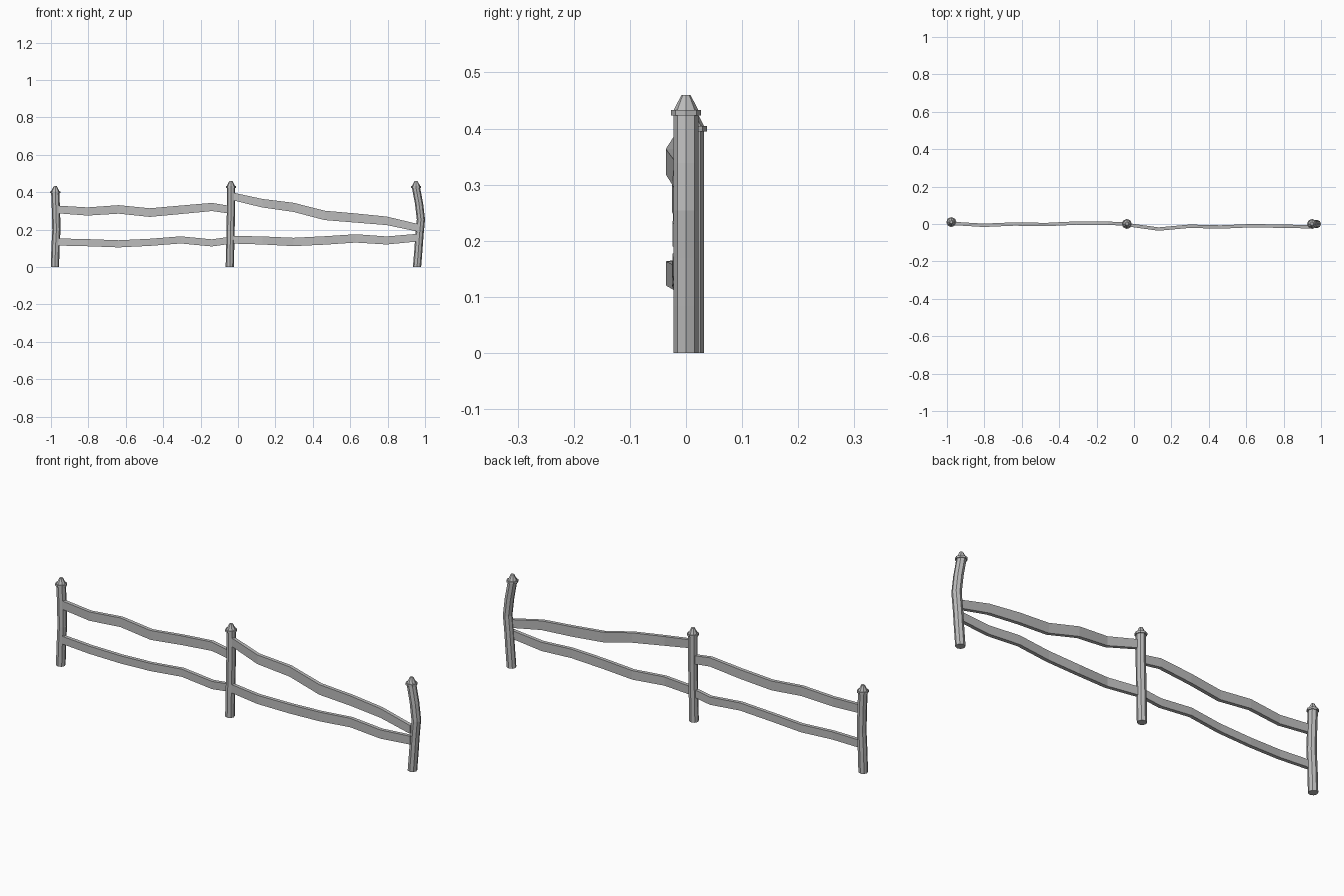
import bpy, bmesh, math

cube = bpy.data.objects.get("Cube")
if cube:
    bpy.data.objects.remove(cube, do_unlink=True)

grey = bpy.data.materials.new("weathered_grey")
grey.use_nodes = True
shade = (0.5, 0.5, 0.5, 1)
grey.diffuse_color = shade
grey.node_tree.nodes["Principled BSDF"].inputs["Base Color"].default_value = shade

POST_RADIUS = 0.022
COLLAR_RADIUS = 0.027
PLANK_THICKNESS = 0.018


def loft(name, rings):
    """Skin a closed, capped solid through equal-sized rings of points."""
    bm = bmesh.new()
    loops = [[bm.verts.new(point) for point in ring] for ring in rings]
    for lower, upper in zip(loops, loops[1:]):
        for i in range(len(lower)):
            bm.faces.new((lower[i - 1], lower[i], upper[i], upper[i - 1]))
    bm.faces.new(loops[0])
    bm.faces.new(loops[-1])
    bmesh.ops.recalc_face_normals(bm, faces=bm.faces)
    mesh = bpy.data.meshes.new(name)
    bm.to_mesh(mesh)
    bm.free()
    mesh.materials.append(grey)
    obj = bpy.data.objects.new(name, mesh)
    bpy.context.collection.objects.link(obj)


def octagon(x, y, z, radius):
    """Horizontal ring of eight points."""
    angles = [math.tau * k / 8 for k in range(8)]
    return [(x + radius * math.cos(a), y + radius * math.sin(a), z) for a in angles]


def post(name, top, y, bends):
    """Crooked post: bends are x positions evenly spaced up to the collar."""
    collar = top - 0.037
    last = len(bends) - 1
    rings = [octagon(x, y, collar * i / last, POST_RADIUS) for i, x in enumerate(bends)]
    # Collar and tapered cap
    x = bends[-1]
    rings.append(octagon(x, y, collar, COLLAR_RADIUS))
    rings.append(octagon(x, y, collar + 0.01, COLLAR_RADIUS))
    rings.append(octagon(x, y, collar + 0.01, POST_RADIUS))
    rings.append(octagon(x, y, top, 0.008))
    loft(name, rings)


def rail(name, start, end, height, bulge, sway, heights):
    """Warped plank with evenly spaced bends, deepest at the middle."""
    rings = []
    last = len(heights) - 1
    half = PLANK_THICKNESS / 2
    for i, (y, z) in enumerate(zip(sway, heights)):
        x = min(start + i * 0.166, end)
        rise = (height + bulge * math.sin(math.pi * i / last)) / 2
        rings.append([(x, y - half, z - rise), (x, y + half, z - rise),
                      (x, y + half, z + rise), (x, y - half, z + rise)])
    loft(name, rings)


# Posts
post("right_post", 0.432, 0.01, [-0.979, -0.976, -0.971, -0.973, -0.977])
post("middle_post", 0.46, 0, [-0.044, -0.041, -0.038, -0.038])
post("left_post", 0.46, 0, [0.957, 0.964, 0.97, 0.978, 0.968, 0.952])

# Rails of the right span share one sideways sway
right_sway = [0.003, -0.007, 0, -0.003, 0.005, 0.004, 0]
rail("right_upper_rail", -0.97, -0.04, 0.041, 0.005, right_sway,
     [0.308, 0.297, 0.308, 0.291, 0.306, 0.321, 0.306])
rail("right_lower_rail", -0.97, -0.04, 0.038, 0, right_sway,
     [0.134, 0.13, 0.124, 0.132, 0.145, 0.129, 0.143])

# Rails of the left span share another
left_sway = [-0.004, -0.027, -0.012, -0.016, -0.009, -0.012, -0.015]
rail("left_upper_rail", -0.035, 0.96, 0.041, 0.009, left_sway,
     [0.379, 0.341, 0.319, 0.276, 0.262, 0.247, 0.21])
rail("left_lower_rail", -0.035, 0.96, 0.041, 0.004, left_sway,
     [0.146, 0.142, 0.134, 0.142, 0.153, 0.142, 0.157])
